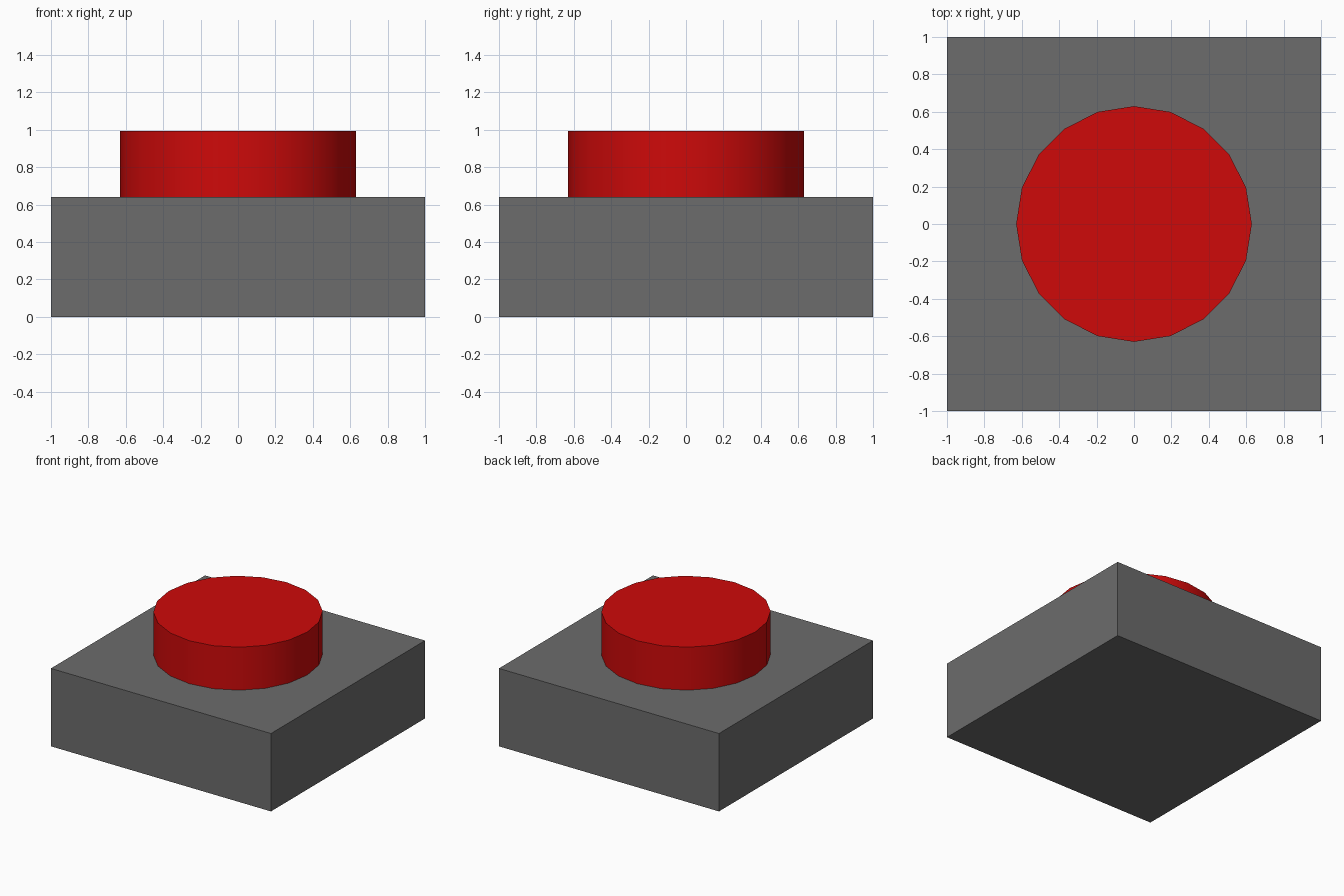
import bpy
import math

if "Cube" in bpy.data.objects:
    bpy.data.objects.remove(bpy.data.objects["Cube"])

BASE_H = 0.64
TOP_Z = 0.993
RADIUS = 0.63
SINK = 0.02  # button reaches slightly into the base


def paint(obj, name, colour):
    mat = bpy.data.materials.new(name)
    mat.diffuse_color = (*colour, 1)
    mat.use_nodes = True
    mat.node_tree.nodes["Principled BSDF"].inputs["Base Color"].default_value = mat.diffuse_color
    obj.data.materials.append(mat)


# Square housing
bpy.ops.mesh.primitive_cube_add(size=1, location=(0, 0, BASE_H / 2))
base = bpy.context.object
base.name = "button_base"
base.scale = (2, 2, BASE_H)
bpy.ops.object.transform_apply(location=False, rotation=False, scale=True)
paint(base, "dark_grey", (0.15, 0.15, 0.15))

# Round push button, 20 sides with smooth wall and sharp rims
depth = TOP_Z - BASE_H + SINK
bpy.ops.mesh.primitive_cylinder_add(vertices=20, radius=RADIUS, depth=depth,
                                    location=(0, 0, TOP_Z - depth / 2))
button = bpy.context.object
button.name = "push_button"
bpy.ops.object.shade_smooth_by_angle(angle=math.radians(30))
paint(button, "button_red", (0.62, 0.003, 0.003))
